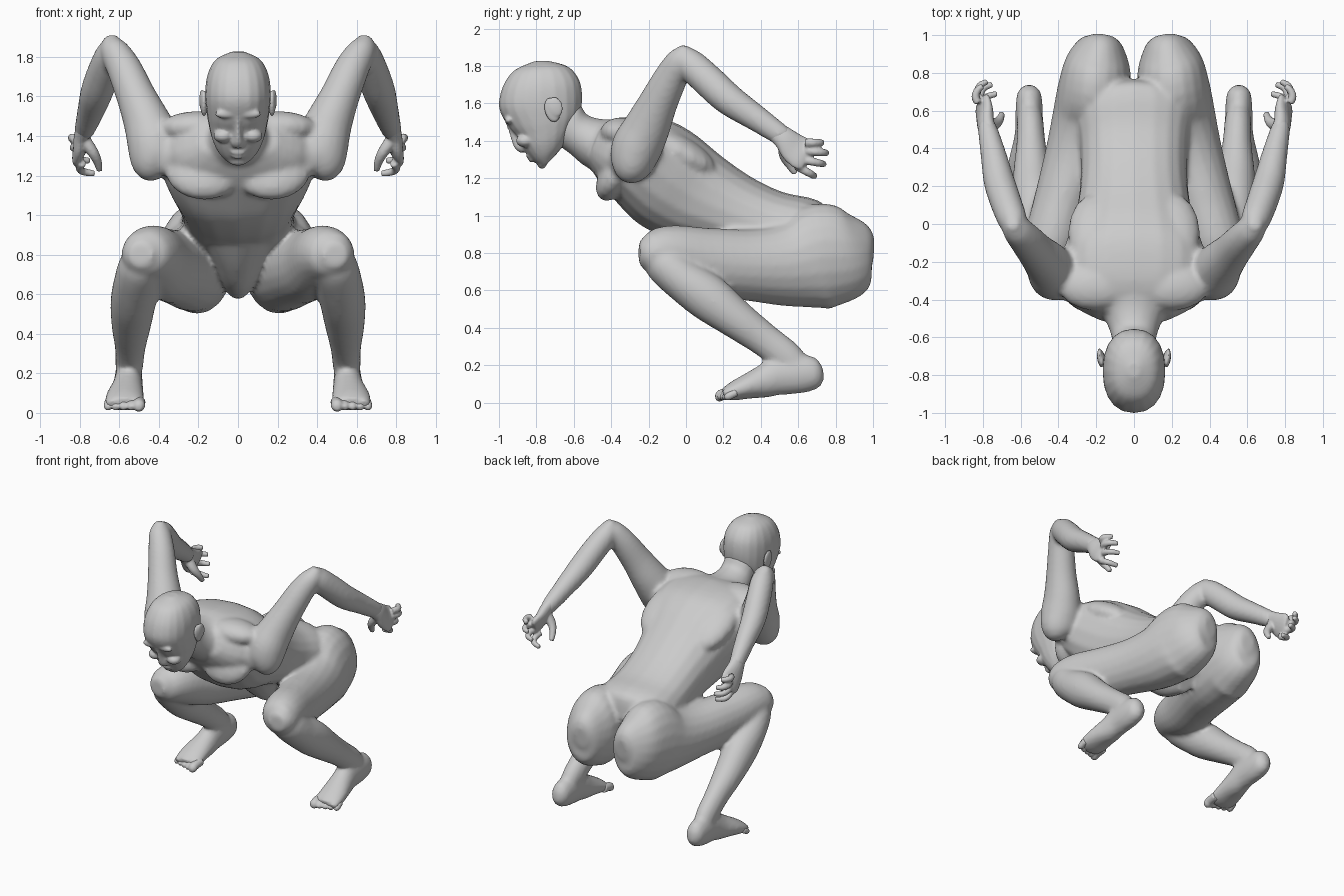
import bpy, bmesh, math
from mathutils import Vector, Matrix

SEG = 20


def spline(keys, n=4):
    """Catmull-Rom resampling of section tuples."""
    out = []
    for i in range(len(keys) - 1):
        a, b, c, d = (keys[max(0, min(len(keys) - 1, i + k))] for k in (-1, 0, 1, 2))
        for s in range(n):
            t = s / n
            out.append([0.5 * (2 * q + (r - p) * t + (2 * p - 5 * q + 4 * r - w) * t * t
                               + (3 * q - p - 3 * r + w) * t ** 3) for p, q, r, w in zip(a, b, c, d)])
    return out + [list(keys[-1])]


def skin(bm, rings, power=1.0):
    """Bridge rings given as (centre, half axis u, half axis v)."""
    bend = lambda w: math.copysign(abs(w) ** power, w)
    loops = []
    for c, u, v in rings:
        ang = [2 * math.pi * k / SEG for k in range(SEG)]
        loops.append([bm.verts.new(c + u * bend(math.cos(a)) + v * bend(math.sin(a))) for a in ang])
    for p, q in zip(loops, loops[1:]):
        for k in range(SEG):
            bm.faces.new((p[k], p[(k + 1) % SEG], q[(k + 1) % SEG], q[k]))
    bm.faces.new(loops[0][::-1])
    bm.faces.new(loops[-1])


def trunk(bm, keys, power=1.0):
    """Central loft; each key is front y,z, back y,z and half width."""
    rings = []
    for fy, fz, by, bz, hw in spline(keys):
        f, b = Vector((0, fy, fz)), Vector((0, by, bz))
        rings.append(((f + b) / 2, Vector((hw, 0, 0)), (b - f) / 2))
    skin(bm, rings, power)


def limb(bm, keys, roll=0.0):
    """Pair of mirrored lofts; each key is centre x,y,z, radius across, radius deep."""
    pts = spline(keys)
    for side in (1, -1):
        cs = [Vector((side * p[0], p[1], p[2])) for p in pts]
        rings = []
        for i, p in enumerate(pts):
            t = (cs[min(i + 1, len(cs) - 1)] - cs[max(i - 1, 0)]).normalized()
            u = Vector((1, 0, 0))
            u = Matrix.Rotation(side * roll, 3, t) @ (u - t * u.dot(t)).normalized()
            rings.append((cs[i], u * p[3], t.cross(u) * p[4]))
        skin(bm, rings)


def blob(bm, c, r, tilt=0.0):
    """Ellipsoid, mirrored when off centre; tilt turns it about x."""
    for side in ((1, -1) if c[0] else (1,)):
        m = (Matrix.Translation((side * c[0], c[1], c[2])) @ Matrix.Rotation(tilt, 4, 'X')
             @ Matrix.Diagonal((*r, 1)))
        bmesh.ops.create_uvsphere(bm, u_segments=16, v_segments=10, radius=1, matrix=m)


def finish(name, bm, voxel, rounds):
    """Fuse the overlapping volumes into one smooth skin."""
    bmesh.ops.recalc_face_normals(bm, faces=bm.faces)
    me = bpy.data.meshes.new(name)
    bm.to_mesh(me)
    bm.free()
    ob = bpy.data.objects.new(name, me)
    bpy.context.collection.objects.link(ob)
    rm = ob.modifiers.new("fuse", 'REMESH')
    rm.mode, rm.voxel_size, rm.use_smooth_shade = 'VOXEL', voxel, True
    sm = ob.modifiers.new("soften", 'SMOOTH')
    sm.factor, sm.iterations = 0.5, rounds


# Body: torso, pelvis and neck
bm = bmesh.new()
trunk(bm, [(-.53, 1.29, -.45, 1.49, .20), (-.47, 1.19, -.30, 1.53, .36), (-.37, 1.07, -.10, 1.51, .395),
           (-.26, .96, .04, 1.44, .36), (-.12, .89, .20, 1.31, .31), (.06, .85, .36, 1.20, .285),
           (.25, .79, .52, 1.125, .285), (.42, .72, .68, 1.09, .30), (.56, .66, .75, 1.04, .24),
           (.66, .70, .77, .90, .12)], 0.85)
trunk(bm, [(.06, .84, .40, 1.0, .20), (.18, .72, .50, .95, .15), (.32, .62, .60, .9, .11),
           (.50, .57, .70, .8, .07)])
trunk(bm, [(-.74, 1.42, -.60, 1.62, .105), (-.69, 1.38, -.565, 1.60, .115), (-.62, 1.33, -.53, 1.54, .125),
           (-.55, 1.27, -.44, 1.515, .16), (-.46, 1.22, -.33, 1.52, .24)])
# Chest, collar, trapezius and shoulder blade masses
blob(bm, (.17, -.365, 1.23), (.20, .09, .17), -.55)
blob(bm, (.29, -.31, 1.33), (.20, .10, .15), -.3)
blob(bm, (.20, -.33, 1.44), (.20, .13, .085), -.1)
blob(bm, (.20, -.05, 1.345), (.15, .24, .09), -.5)
# Kneecaps
blob(bm, (.48, -.17, .835), (.095, .07, .085))
# Upper arms with shoulders
limb(bm, [(.37, -.31, 1.22, .06, .05), (.40, -.295, 1.26, .13, .11), (.42, -.265, 1.36, .14, .135),
          (.46, -.21, 1.47, .12, .125), (.515, -.15, 1.60, .10, .105), (.575, -.08, 1.74, .088, .09),
          (.63, -.02, 1.84, .07, .075), (.645, .005, 1.905, .03, .03)])
# Forearms
limb(bm, [(.63, -.05, 1.86, .04, .04), (.64, .01, 1.82, .075, .08), (.68, .12, 1.72, .083, .088),
          (.715, .23, 1.62, .082, .085), (.745, .37, 1.525, .068, .071), (.775, .50, 1.435, .052, .058),
          (.785, .53, 1.41, .04, .05)])
# Buttocks and thighs
limb(bm, [(.165, 1.0, .80, .05, .07), (.17, .965, .80, .11, .17), (.19, .86, .785, .17, .245),
          (.21, .72, .78, .192, .285), (.24, .55, .74, .195, .23), (.30, .35, .735, .175, .193),
          (.375, .12, .755, .155, .18), (.435, -.08, .80, .145, .15), (.48, -.19, .80, .115, .115),
          (.49, -.25, .80, .06, .06)])
# Shins and calves
limb(bm, [(.48, -.19, .81, .07, .07), (.49, -.12, .75, .11, .11), (.51, -.02, .66, .118, .115),
          (.53, .12, .56, .115, .125), (.54, .27, .445, .10, .105), (.545, .42, .335, .078, .09),
          (.55, .54, .24, .07, .088), (.555, .61, .16, .06, .075)])
# Foot arches and heels
limb(bm, [(.555, .735, .15, .025, .035), (.555, .70, .15, .06, .08), (.555, .62, .155, .072, .105),
          (.555, .50, .145, .074, .105), (.56, .42, .115, .082, .09), (.57, .33, .087, .095, .068),
          (.575, .25, .06, .10, .05), (.575, .20, .045, .09, .03)])
finish("body", bm, .015, 5)

# Head
bm = bmesh.new()
trunk(bm, [(-.81, 1.825, -.74, 1.828, .03), (-.905, 1.785, -.65, 1.805, .10), (-.955, 1.735, -.60, 1.77, .137),
           (-.99, 1.66, -.565, 1.71, .160), (-.998, 1.57, -.555, 1.63, .166), (-.95, 1.475, -.565, 1.55, .158),
           (-.905, 1.42, -.59, 1.49, .148), (-.865, 1.35, -.62, 1.43, .132), (-.815, 1.29, -.65, 1.38, .105),
           (-.765, 1.255, -.70, 1.32, .065)], 0.88)
# Brow, cheeks, lips and chin
blob(bm, (.06, -.95, 1.51), (.06, .02, .022), .4)
blob(bm, (.075, -.86, 1.40), (.05, .05, .035))
blob(bm, (0, -.84, 1.318), (.042, .016, .011), .5)
blob(bm, (0, -.825, 1.297), (.036, .016, .011), .5)
blob(bm, (0, -.77, 1.275), (.05, .025, .025))
# Nose
trunk(bm, [(-.965, 1.495, -.90, 1.50, .016), (-.945, 1.44, -.87, 1.45, .018), (-.93, 1.39, -.85, 1.41, .024),
           (-.912, 1.355, -.83, 1.38, .034), (-.885, 1.335, -.83, 1.35, .024)])
finish("head", bm, .009, 3)

# Ears
bm = bmesh.new()
blob(bm, (.172, -.715, 1.565), (.018, .042, .068), .25)
blob(bm, (.182, -.70, 1.58), (.014, .042, .055), .25)
finish("ears", bm, .007, 2)

# Hands: palm, four curled fingers, thumb
bm = bmesh.new()
limb(bm, [(.77, .48, 1.45, .045, .055), (.785, .53, 1.41, .042, .065), (.79, .58, 1.36, .038, .085),
          (.80, .63, 1.325, .03, .09), (.80, .655, 1.31, .02, .075)], -.3)
for x, y, z, tx, ty, tz in ((.825, .64, 1.39, .80, .73, 1.39), (.815, .645, 1.345, .775, .755, 1.335),
                            (.80, .62, 1.30, .75, .74, 1.275), (.785, .59, 1.265, .725, .69, 1.21)):
    limb(bm, [(x, y, z, .021, .023), (x + .015, y * .6 + ty * .4, z * .6 + tz * .4, .021, .022),
              (x, y * .2 + ty * .8, z * .2 + tz * .8, .019, .02), (tx, ty, tz, .015, .016)])
limb(bm, [(.78, .53, 1.38, .035, .04), (.735, .53, 1.32, .028, .032), (.71, .555, 1.27, .022, .023),
          (.70, .585, 1.225, .015, .016)])
finish("hands", bm, .008, 2)

# Toes
bm = bmesh.new()
for i in range(5):
    x, r, tip = .497 + .039 * i, (.03 if i == 0 else .022), .165 + .012 * i
    limb(bm, [(x, .27, .055, r, r), (x + .003, tip + .035, .045, r, r), (x + .004, tip + .01, .032, r, r * .95),
              (x + .004, tip - .008, .027, r * .5, r * .5)])
finish("toes", bm, .008, 2)
